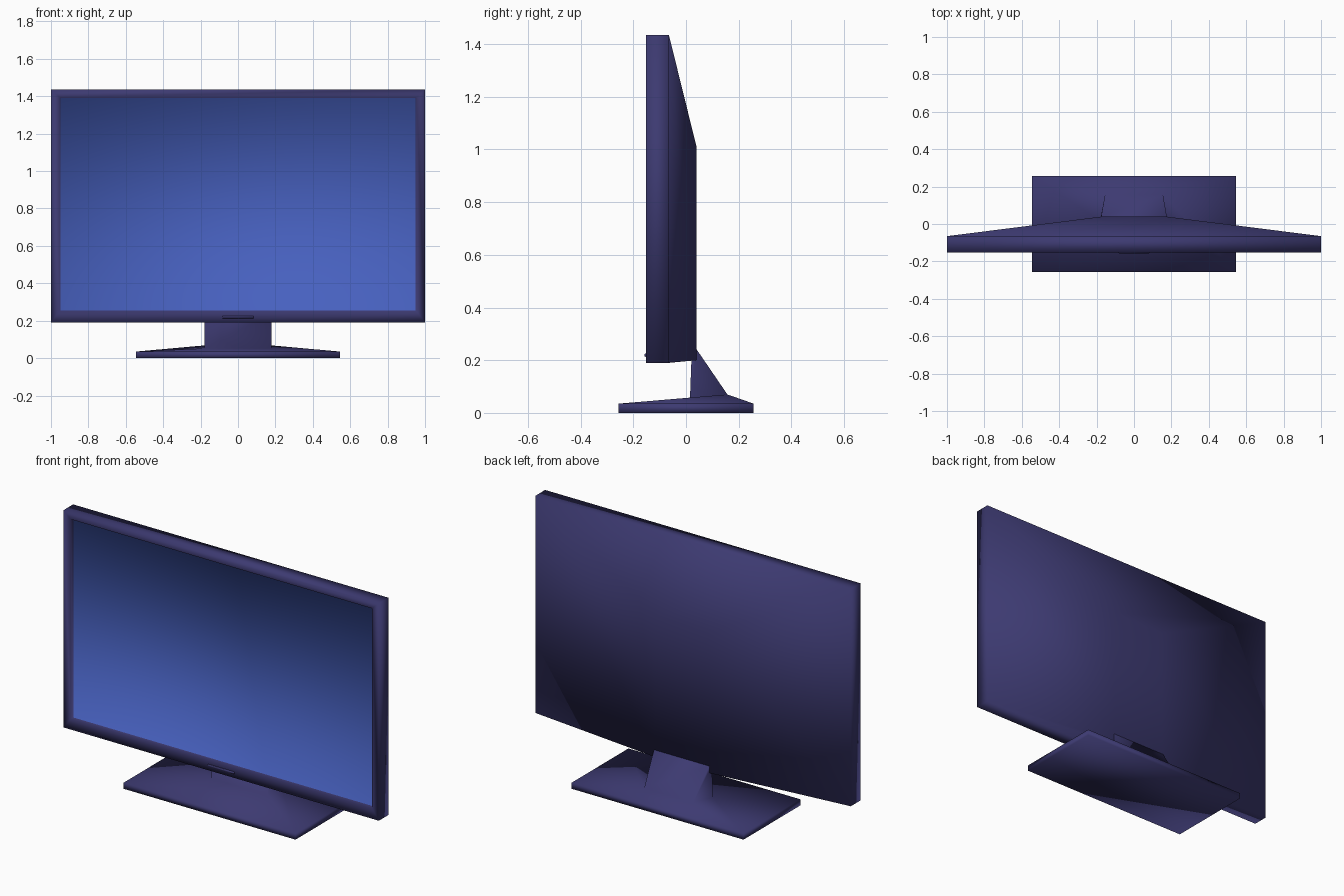
import bpy
import bmesh

if "Cube" in bpy.data.objects:
    bpy.data.objects.remove(bpy.data.objects["Cube"])


def material(name, rgb):
    m = bpy.data.materials.new(name)
    m.diffuse_color = (*rgb, 1)
    m.use_nodes = True
    m.node_tree.nodes["Principled BSDF"].inputs["Base Color"].default_value = m.diffuse_color
    return m


CASE = material("dark indigo plastic", (0.046, 0.042, 0.165))
SCREEN = material("blue screen", (0.063, 0.118, 0.52))


def upright(w, y, z0, z1):
    """Rectangle facing the front."""
    return [(-w, y, z0), (w, y, z0), (w, y, z1), (-w, y, z1)]


def flat(w0, y0, z0, w1, y1, z1):
    """Four-cornered ring seen from above, front edge then back edge."""
    return [(-w0, y0, z0), (w0, y0, z0), (w1, y1, z1), (-w1, y1, z1)]


def loft(name, rings, mats, end_material=0):
    """Skin a list of four-cornered rings and cap both ends."""
    bm = bmesh.new()
    rows = [[bm.verts.new(p) for p in r] for r in rings]
    for a, b in zip(rows, rows[1:]):
        for i in range(4):
            j = (i + 1) % 4
            bm.faces.new((a[i], a[j], b[j], b[i]))
    bm.faces.new(rows[0])
    bm.faces.new(rows[-1]).material_index = end_material
    bmesh.ops.recalc_face_normals(bm, faces=bm.faces)
    for f in bm.faces:
        f.smooth = True
    me = bpy.data.meshes.new(name)
    bm.to_mesh(me)
    bm.free()
    for m in mats:
        me.materials.append(m)
    ob = bpy.data.objects.new(name, me)
    bpy.context.collection.objects.link(ob)
    return ob


# Monitor housing: tapered back, rim, bezel and recessed screen
loft("monitor_housing", [
    upright(0.17, 0.04, 0.20, 1.01),
    upright(1.0, -0.065, 0.19, 1.435),
    upright(1.0, -0.152, 0.19, 1.435),
    upright(0.955, -0.152, 0.25, 1.395),
    upright(0.948, -0.137, 0.255, 1.39),
], [CASE, SCREEN], end_material=1)

# Stand: sloped foot rising into the wedge-shaped neck
loft("stand", [
    flat(0.545, -0.257, 0, 0.545, 0.257, 0),
    flat(0.545, -0.257, 0.035, 0.545, 0.257, 0.035),
    flat(0.18, 0.015, 0.052, 0.155, 0.157, 0.07),
    flat(0.18, 0.022, 0.24, 0.175, 0.041, 0.24),
], [CASE])

# Control strip on the lower bezel
loft("control_strip", [
    upright(0.085, -0.150, 0.212, 0.226),
    upright(0.08, -0.157, 0.214, 0.224),
], [CASE])
